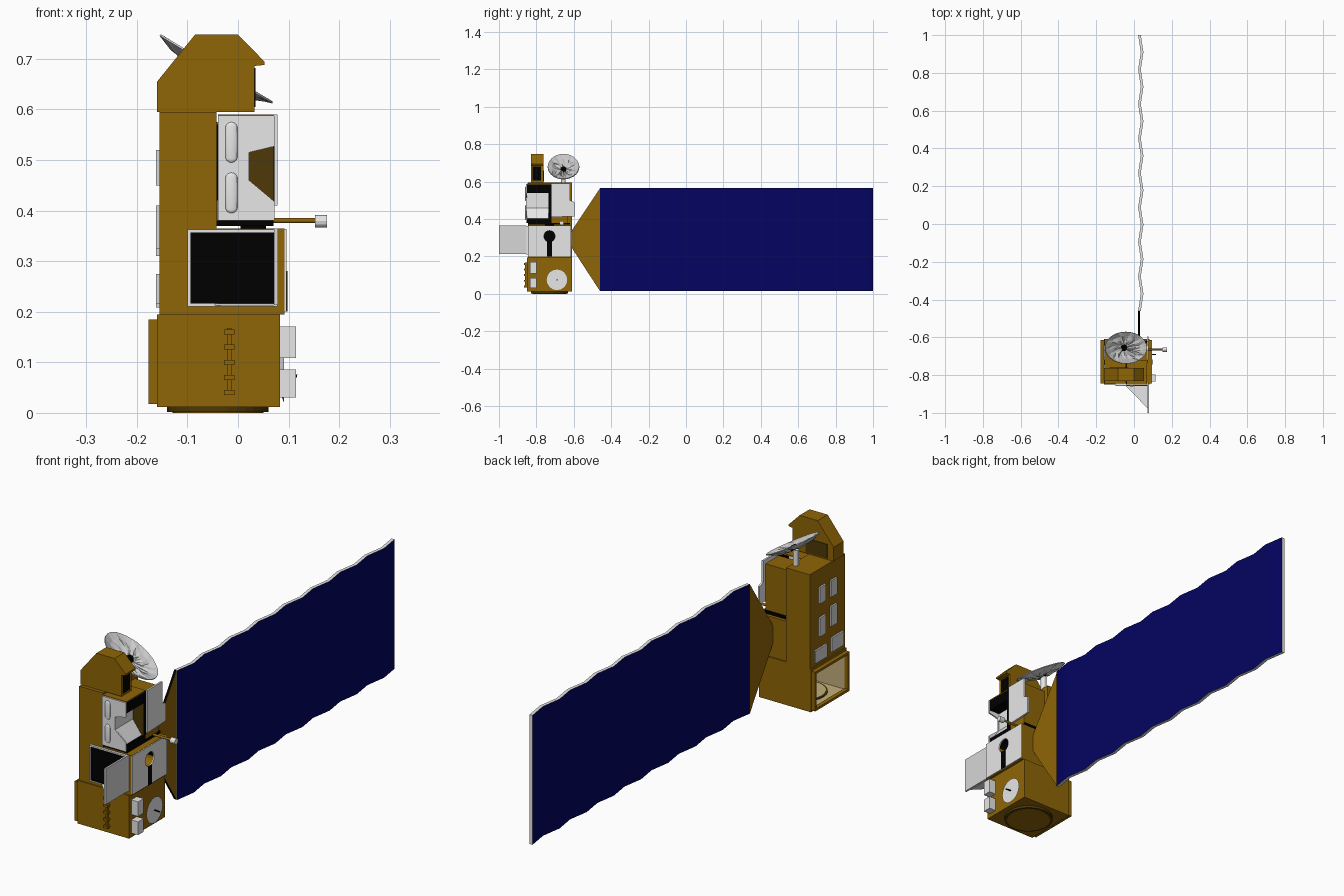
import bpy, bmesh, math, random
from mathutils import Matrix, Vector

cube = bpy.data.objects.get("Cube")
if cube:
    bpy.data.objects.remove(cube)
random.seed(4)


def material(name, *rgb):
    m = bpy.data.materials.new(name)
    m.use_nodes = True
    m.diffuse_color = (*rgb, 1)
    m.node_tree.nodes["Principled BSDF"].inputs["Base Color"].default_value = (*rgb, 1)
    return m


GOLD = material("gold foil", .275, .13, .002)
WHITE = material("white paint", .82, .82, .82)
GREY = material("light grey", .68, .68, .68)
BLACK = material("black", 0, 0, 0)
BLUE = material("solar blue", .001, .001, .12)
BEIGE = material("beige lining", .55, .43, .2)
BROWN = material("dark brown", .075, .04, .002)
SILVER = material("silver", .6, .6, .6)


def finish(name, bm, *mats):
    bmesh.ops.recalc_face_normals(bm, faces=bm.faces)
    mesh = bpy.data.meshes.new(name)
    bm.to_mesh(mesh)
    bm.free()
    ob = bpy.data.objects.new(name, mesh)
    bpy.context.collection.objects.link(ob)
    for m in mats:
        mesh.materials.append(m)
    return ob


def prism(name, mat, axis, pts, lo, hi):
    """Extrude a flat outline along one axis."""
    place = {"x": lambda a, b, t: (t, a, b),
             "y": lambda a, b, t: (a, t, b),
             "z": lambda a, b, t: (a, b, t)}[axis]
    bm = bmesh.new()
    face = bm.faces.new([bm.verts.new(place(a, b, lo)) for a, b in pts])
    ext = bmesh.ops.extrude_face_region(bm, geom=[face])
    shift = Vector(place(0, 0, hi - lo))
    for v in ext["geom"]:
        if isinstance(v, bmesh.types.BMVert):
            v.co += shift
    return finish(name, bm, mat)


def box(name, mat, x0, x1, y0, y1, z0, z1):
    return prism(name, mat, "z", [(x0, y0), (x1, y0), (x1, y1), (x0, y1)], z0, z1)


def rod(name, mat, a, b, r, r2=None, sides=24):
    a, b = Vector(a), Vector(b)
    bm = bmesh.new()
    turn = (b - a).to_track_quat("Z", "Y").to_matrix().to_4x4()
    bmesh.ops.create_cone(bm, cap_ends=True, segments=sides, radius1=r,
                          radius2=r if r2 is None else r2, depth=(b - a).length,
                          matrix=Matrix.Translation((a + b) / 2) @ turn)
    return finish(name, bm, mat)


F, B = -.85, -.61  # front and back of the body

# Hollow base, open on its right side
box("base_floor", GOLD, -.16, .083, F, B, .012, .022)
box("base_roof", GOLD, -.16, .083, F, B, .185, .195)
box("base_front_wall", GOLD, -.16, .083, F, F + .01, .022, .185)
box("base_back_wall", GOLD, -.16, .083, B - .01, B, .022, .185)
box("base_left_wall", GOLD, .073, .083, F + .01, B - .01, .022, .185)
box("lining_floor", BEIGE, -.16, .073, F + .01, B - .01, .022, .024)
box("lining_back", BEIGE, -.16, .073, B - .014, B - .01, .024, .185)
box("lining_front", BEIGE, -.16, .073, F + .01, F + .014, .024, .185)
box("lining_end", BEIGE, .07, .073, F + .014, B - .014, .024, .185)
for i, (z0, z1) in enumerate(((.018, .028), (.175, .185))):
    box(f"bay_rail_{i}", GOLD, -.177, -.16, F + .005, B - .005, z0, z1)
for i, y in enumerate((F + .005, B - .015)):
    box(f"bay_post_{i}", GOLD, -.177, -.16, y, y + .01, .028, .175)
rod("bay_ring", BROWN, (-.04, -.73, .024), (-.04, -.73, .027), .095)
rod("bay_disc", BEIGE, (-.04, -.73, .027), (-.04, -.73, .029), .088)
rod("launch_ring", BROWN, (-.04, -.73, .002), (-.04, -.73, .012), .1, sides=32)
rod("launch_disc", GOLD, (-.04, -.73, 0), (-.04, -.73, .002), .09, sides=32)

# Base fittings
for i, (z0, z1) in enumerate(((.03, .086), (.109, .171))):
    box(f"side_box_{i}", WHITE, .083, .115, -.835, -.798, z0, z1)
rod("small_dish", WHITE, (.083, -.69, .075), (.091, -.69, .075), .035, .055, 16)
rod("small_dish_feed", BLACK, (.091, -.69, .075), (.117, -.69, .073), .003, sides=8)
box("ladder_stem", GOLD, -.022, -.013, -.86, F, .035, .168)
for i in range(5):
    z = .04 + .03 * i
    box(f"ladder_rung_{i}", GOLD, -.028, -.007, -.866, F, z - .005, z + .005)

# Tower with radiator plates on its right side
box("tower", GOLD, -.155, -.043, F + .005, B, .195, .595)
for i, (y0, y1, z0, z1) in enumerate(((-.71, -.67, .45, .52), (-.785, -.745, .45, .52),
                                      (-.71, -.67, .31, .39), (-.785, -.745, .325, .41),
                                      (-.72, -.64, .208, .262), (-.83, -.75, .215, .275))):
    box(f"radiator_{i}", GREY, -.162, -.155, y0, y1, z0, z1)

# Middle instrument with a round port and slot, front opening and open door
block = box("middle_block", GOLD, -.043, .092, F + .005, B - .005, .195, .365)
block.data.materials.append(BLACK)
plate = box("port_plate", WHITE, .092, .096, F + .005, -.615, .2, .364)
port = rod("port_cutter", GOLD, (.05, -.73, .308), (.11, -.73, .308), .03, sides=20)
port.data.materials.append(BLACK)
for f in port.data.polygons:
    f.material_index = 0 if f.normal.z > .1 or f.center.z < .3 else 1
port.hide_render = True
port.display_type = "WIRE"
for ob in (block, plate):
    cut = ob.modifiers.new("port", "BOOLEAN")
    cut.operation = "DIFFERENCE"
    cut.solver = "EXACT"
    cut.object = port
for f in port.data.polygons:
    f.material_index = 0 if f.center.z < .306 and abs(f.normal.x) < .5 else 1
box("port_slot", BLACK, .096, .098, -.743, -.717, .2, .281)
box("opening_frame", WHITE, -.1, .078, -.855, F + .006, .21, .363)
box("opening_dark", BLACK, -.094, .071, -.858, -.855, .216, .357)
box("door", GREY, .071, .079, -1, -.855, .213, .365)
prism("door_brace", WHITE, "z", [(-.045, -.855), (.071, -.855), (.071, -.975)], .212, .216)

# Bearing between the instruments, and boom
box("bearing_plate", BLACK, -.043, .07, F + .005, -.62, .37, .38)
rod("bearing", BLACK, (.03, -.73, .36), (.03, -.73, .372), .025)
rod("boom", GOLD, (.05, -.665, .38), (.152, -.665, .38), .005, sides=12)
rod("boom_tip", WHITE, (.152, -.665, .379), (.176, -.665, .379), .012, sides=12)

# Upper instrument: white housing with an open bay
box("upper_housing", WHITE, -.04, .02, F, -.72, .38, .586)
box("upper_lid", GOLD, -.04, .07, F, -.72, .586, .59)
prism("upper_front", WHITE, "y", [(-.04, .38), (.072, .38), (.072, .418), (.022, .46),
                                  (.022, .515), (.072, .527), (.072, .588), (-.04, .588)],
      -.856, F)
box("bay_top", BLACK, .02, .07, F, -.72, .54, .586)
box("bay_bottom", BLACK, .02, .07, F, -.72, .38, .403)
prism("bay_slope", WHITE, "y", [(.02, .403), (.062, .403), (.02, .46)], F, -.735)
box("bay_back", BROWN, .02, .07, -.735, -.72, .403, .54)
box("bay_edge", BLACK, .07, .072, -.735, -.72, .4, .586)
box("bay_divider", BLACK, -.0425, -.04, F + .002, -.72, .42, .57)
box("upper_rear_block", GOLD, -.043, .068, -.72, -.63, .38, .575)
prism("upper_side_plate", WHITE, "x", [(-.72, .41), (-.595, .415), (-.595, .49), (-.62, .5),
                                       (-.62, .59), (-.72, .59)], .07, .078)
for i, z in enumerate((.435, .535)):
    bm = bmesh.new()
    bmesh.ops.create_uvsphere(bm, u_segments=16, v_segments=12, radius=.012)
    for v in bm.verts:
        v.co.y *= .4
        v.co.z += math.copysign(.028, v.co.z) if abs(v.co.z) > 1e-5 else 0
    bmesh.ops.translate(bm, verts=bm.verts, vec=(-.013, -.856, z))
    for f in bm.faces:
        f.smooth = True
    finish(f"capsule_{i}", bm, WHITE)

# Hood on the tower top
prism("hood", GOLD, "y", [(-.16, .595), (.033, .595), (.033, .686), (.052, .688), (.052, .695),
                          (0, .748), (-.085, .748), (-.16, .655)], -.83, -.763)
box("hood_opening", BLACK, .033, .035, -.82, -.774, .605, .682)
box("hood_back_panel", BROWN, -.13, -.03, -.763, -.76, .6, .66)

# Crinkled oval dish, tilted towards the left
bm = bmesh.new()
sides, rings = 28, 4
rows = []
for k in range(1, rings + 1):
    r = k / rings
    row = []
    for j in range(sides):
        a = math.tau * j / sides
        bump = random.uniform(-.006, .006) if k < rings else 0
        row.append(bm.verts.new((.13 * r * math.cos(a), .085 * r * math.sin(a),
                                 .022 * r * r + bump)))
    rows.append(row)
hub = bm.verts.new((0, 0, 0))
for j in range(sides):
    n = (j + 1) % sides
    bm.faces.new((hub, rows[0][j], rows[0][n]))
    for low, high in zip(rows, rows[1:]):
        bm.faces.new((low[j], high[j], high[n]))
        bm.faces.new((low[j], high[n], low[n]))
dish = finish("main_dish", bm, SILVER)
tilt = Matrix.Translation((-.055, -.655, .66)) @ Matrix.Rotation(math.radians(31), 4, "Y")
dish.data.transform(tilt)
shell = dish.modifiers.new("shell", "SOLIDIFY")
shell.thickness = .004
rod("dish_hub", BLACK, tilt @ Vector((0, 0, 0)), tilt @ Vector((0, 0, .018)), .02, .012, 12)
rod("dish_mast", WHITE, (-.058, -.655, .59), (-.058, -.655, .66), .012, sides=12)

# Solar array: softly folded panel with pale edges, and its yoke
steps = 16
fold = [(.029 + .014 * (i % 2), 1 - 1.46 * i / steps) for i in range(steps + 1)]
outline = [(x - .007, y) for x, y in fold] + [(x + .007, y) for x, y in reversed(fold)]
panel = prism("solar_panel", BLUE, "z", outline, .015, .565)
panel.data.materials.append(WHITE)
for f in panel.data.polygons:
    f.use_smooth = abs(f.normal.x) > .5
    f.material_index = 0 if f.use_smooth else 1
yoke = prism("solar_yoke", GOLD, "x", [(-.46, .015), (-.46, .565), (-.6, .355), (-.615, .33),
                                       (-.615, .255), (-.6, .23)], .022, .032)
yoke.data.materials.append(BLACK)
for f in yoke.data.polygons:
    f.material_index = 0 if abs(f.normal.x) > .5 else 1
